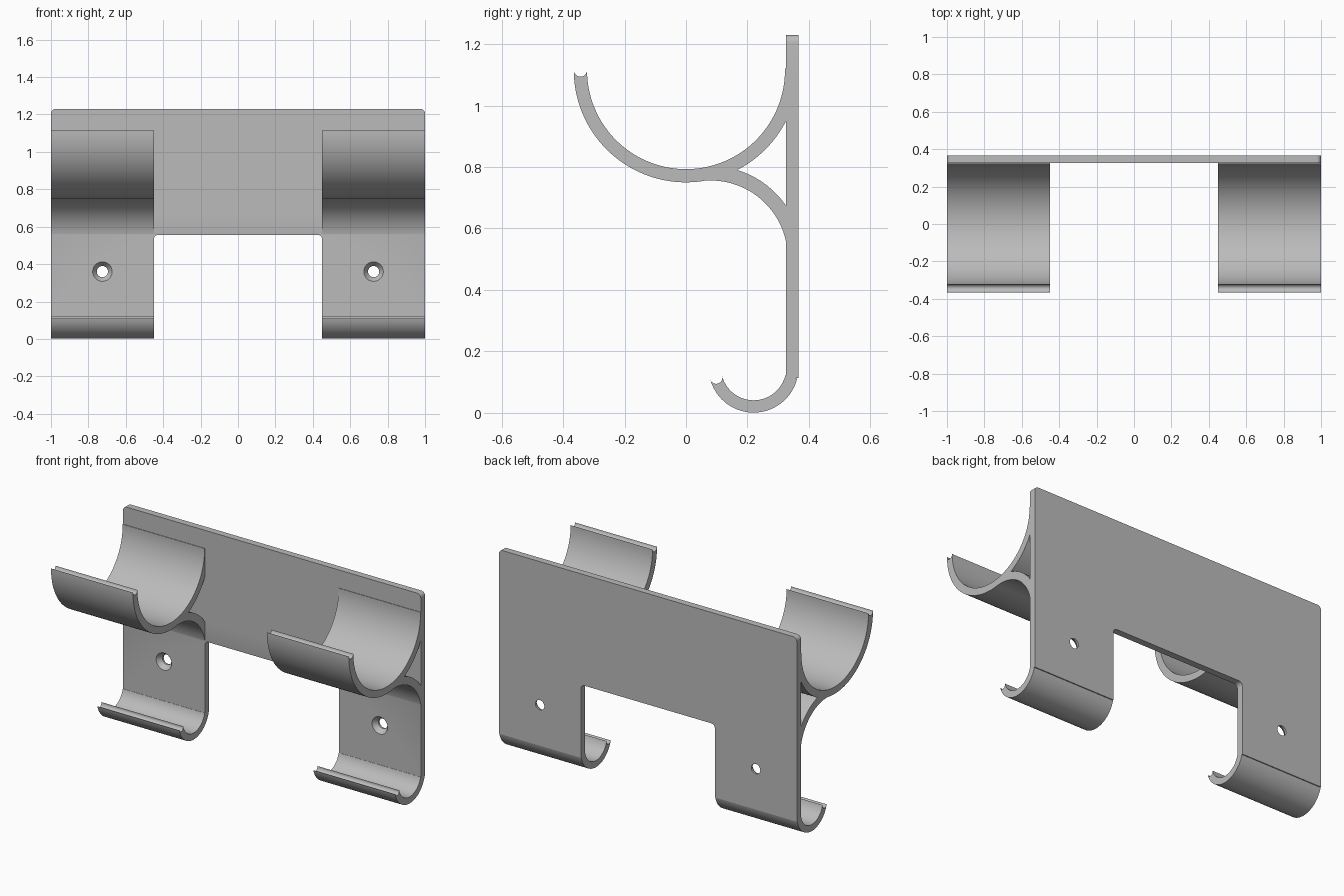
import bpy
import bmesh
from math import sin, cos, radians
from mathutils import Vector, Matrix

cube = bpy.data.objects.get("Cube")
if cube:
    bpy.data.objects.remove(cube, do_unlink=True)

GREY = (0.5, 0.5, 0.5, 1)
grey = bpy.data.materials.new("light_grey")
grey.use_nodes = True
grey.diffuse_color = GREY
grey.node_tree.nodes["Principled BSDF"].inputs["Base Color"].default_value = GREY

FRONT, BACK = 0.325, 0.366      # plate faces
TOP, GAP_TOP = 1.23, 0.557      # plate top, underside of the middle span
INNER, OUTER = 0.45, 1.0        # x range of each leg


def arc(cy, cz, r, start, end, steps):
    """Points on a circle, angles in degrees."""
    return [(cy + r * cos(radians(start + (end - start) * i / steps)),
             cz + r * sin(radians(start + (end - start) * i / steps)))
            for i in range(steps + 1)]


def make_object(name, bm):
    bmesh.ops.recalc_face_normals(bm, faces=bm.faces)
    mesh = bpy.data.meshes.new(name)
    bm.to_mesh(mesh)
    bm.free()
    mesh.materials.append(grey)
    obj = bpy.data.objects.new(name, mesh)
    bpy.context.collection.objects.link(obj)
    return obj


def extrude(name, points, offset):
    bm = bmesh.new()
    face = bm.faces.new([bm.verts.new(p) for p in points])
    out = bmesh.ops.extrude_face_region(bm, geom=[face])
    verts = [v for v in out["geom"] if isinstance(v, bmesh.types.BMVert)]
    bmesh.ops.translate(bm, verts=verts, vec=Vector(offset))
    return make_object(name, bm)


def side_profile(name, outline, x):
    return extrude(name, [(x, y, z) for y, z in outline], (OUTER - INNER, 0, 0))


def band(cy, cz, r_out, r_in, start, end, steps):
    """Curved strip with a rounded tip at its start angle."""
    mid, half = (r_out + r_in) / 2, (r_out - r_in) / 2
    a = radians(start)
    tip = arc(cy + mid * cos(a), cz + mid * sin(a), half, start - 180, start - 360, 10)
    return (tip[:-1] + arc(cy, cz, r_out, start, end, steps)
            + arc(cy, cz, r_in, end, start, steps)[:-1])


def boolean(target, other, operation):
    mod = target.modifiers.new(operation, "BOOLEAN")
    mod.operation, mod.object, mod.solver = operation, other, "EXACT"
    with bpy.context.temp_override(object=target, active_object=target):
        bpy.ops.object.modifier_apply(modifier=mod.name)
    bpy.data.objects.remove(other, do_unlink=True)


# Back plate with two legs, rounded at the top and inside the gap
r, leg_end = 0.025, 0.113
half = ([(INNER, leg_end)] + [(OUTER, leg_end)]
        + arc(OUTER - r, TOP - r, r, 0, 90, 6))
gap = arc(INNER - r, GAP_TOP - r, r, 90, 0, 6)
right_side = gap + half
outline = right_side + [(-x, z) for x, z in reversed(right_side)]
plate = extrude("wall_bracket", [(x, FRONT, z) for x, z in outline],
                (0, BACK - FRONT, 0))

# Side outlines of the upper cradle, its brace and the lower hook
cradle = [(min(y, BACK - 0.006), z)
          for y, z in band(0, 1.115, 0.365, 0.322, 180, 361, 64)]
brace = (arc(0.08, 0.505, 0.251, 90, 10, 24) + [(0.345, 0.549)]
         + arc(0.08, 0.505, 0.298, 27, 80, 20) + [(0, 0.755)])
hook = band(0.22, 0.147, 0.146, 0.106, 195, 346, 40)
hook = [(y, z) for y, z in hook]

for x in (INNER, -OUTER):
    for name, shape in (("cradle", cradle), ("brace", brace), ("hook", hook)):
        boolean(plate, side_profile(name, shape, x), "UNION")

# Countersunk screw holes
for x in (-0.725, 0.725):
    for r1, r2, depth, y in ((0.03, 0.03, 0.2, 0.345), (0.053, 0.03, 0.03, 0.339)):
        bm = bmesh.new()
        bmesh.ops.create_cone(bm, cap_ends=True, segments=32, radius1=r1,
                              radius2=r2, depth=depth,
                              matrix=Matrix.Translation((x, y, 0.36))
                              @ Matrix.Rotation(radians(-90), 4, "X"))
        boolean(plate, make_object("hole_cutter", bm), "DIFFERENCE")

# Smooth curves, keep edges sharp
bpy.ops.object.select_all(action="DESELECT")
plate.select_set(True)
bpy.context.view_layer.objects.active = plate
bpy.ops.object.shade_smooth_by_angle(angle=radians(25))
